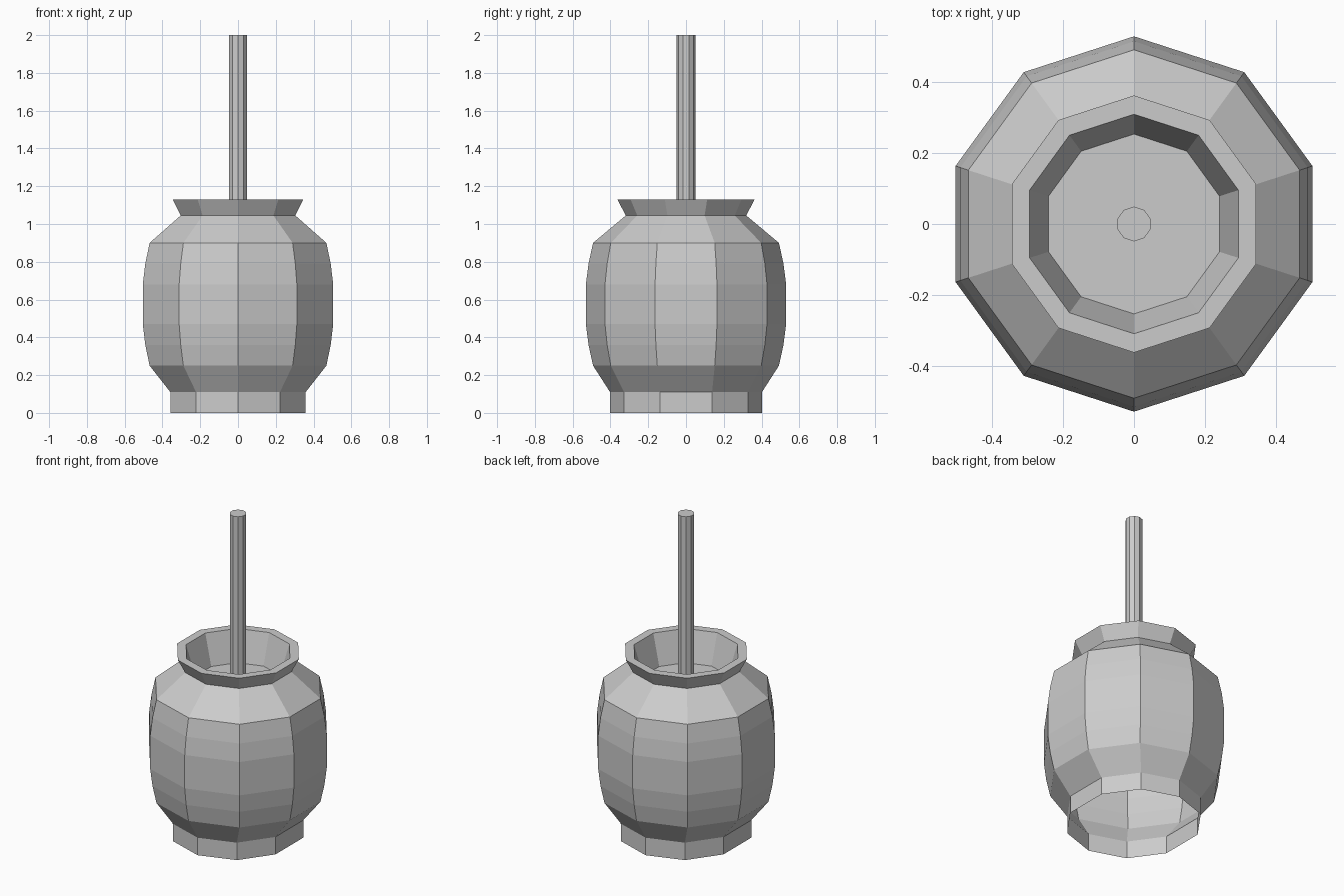
import bpy, bmesh, math

if "Cube" in bpy.data.objects:
    bpy.data.objects.remove(bpy.data.objects["Cube"])

SIDES = 10


def ring(r, z):
    # decagon with corners on the y axis
    return [(r * math.sin(2 * math.pi * i / SIDES),
             r * math.cos(2 * math.pi * i / SIDES), z) for i in range(SIDES)]


def foot_ring(z):
    # foot is a slightly squeezed decagon, mirrored in x and y
    q = [(0, 0.402), (0.222, 0.328), (0.358, 0.138)]
    right = q + [(x, -y) for x, y in reversed(q)]
    left = [(-x, y) for x, y in reversed(right[1:-1])]
    return [(x, y, z) for x, y in right + left]


def loft(name, rings, cap_start=False, cap_end=False):
    bm = bmesh.new()
    loops = [[bm.verts.new(p) for p in r] for r in rings]
    for a, b in zip(loops, loops[1:]):
        for i in range(SIDES):
            j = (i + 1) % SIDES
            bm.faces.new((a[j], a[i], b[i], b[j]))
    if cap_start:
        bm.faces.new(loops[0])
    if cap_end:
        bm.faces.new(loops[-1][::-1])
    me = bpy.data.meshes.new(name)
    bm.to_mesh(me)
    bm.free()
    ob = bpy.data.objects.new(name, me)
    bpy.context.collection.objects.link(ob)
    return ob


# pot: hollow foot, barrel body, neck, flared rim, then inside down to the surface
profile = [(0.492, 0.25), (0.516, 0.36), (0.53, 0.47), (0.53, 0.68),
           (0.516, 0.79), (0.492, 0.90), (0.319, 1.045), (0.363, 1.13),
           (0.31, 1.13), (0.254, 0.94)]
loft("pot", [foot_ring(0), foot_ring(0.11)] + [ring(r, z) for r, z in profile],
     cap_end=True)

# handle rod standing in the pot
loft("handle_rod", [ring(0.049, 0.94), ring(0.049, 2.0)], cap_start=True, cap_end=True)
